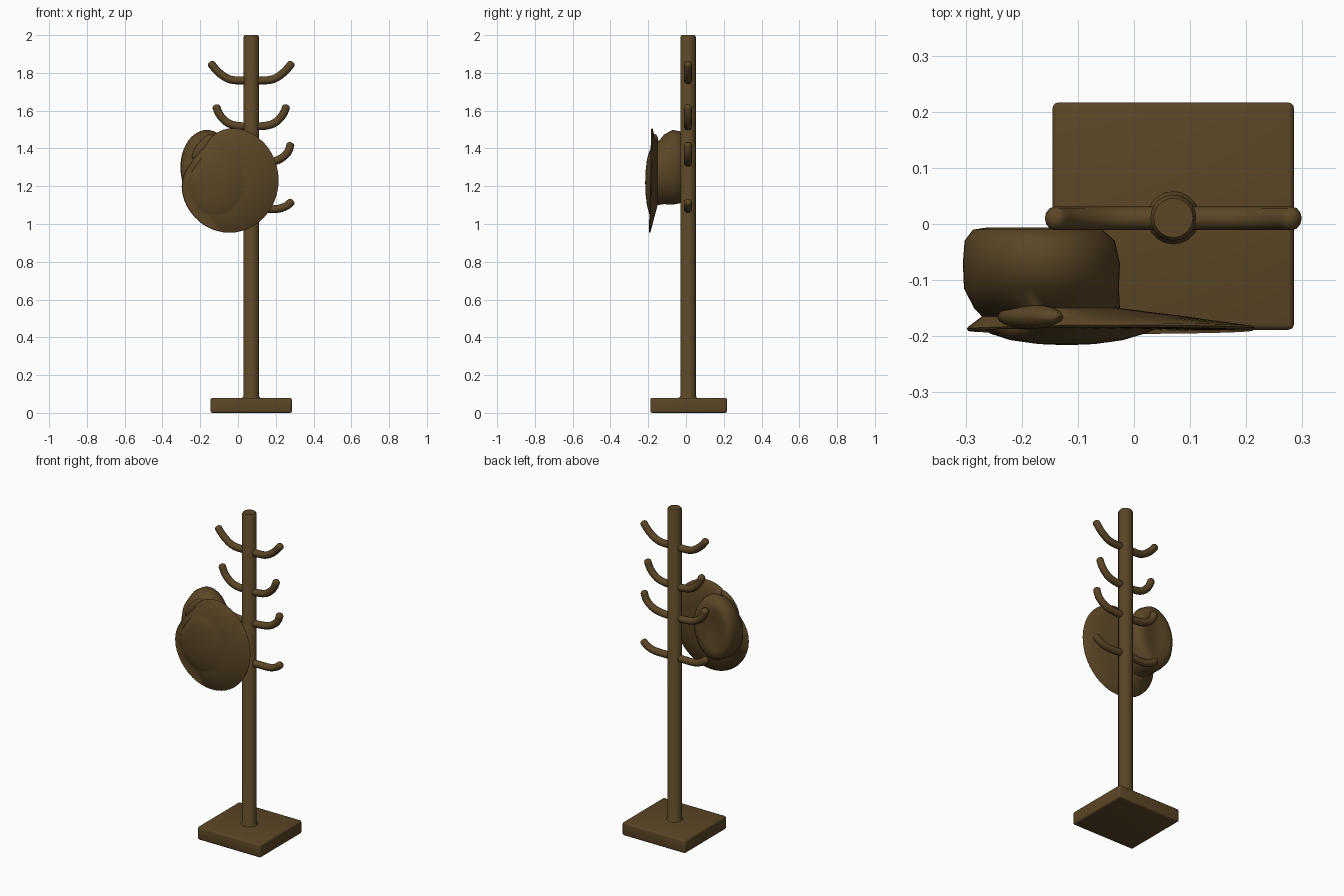
import bpy, bmesh, math
from mathutils import Vector

if "Cube" in bpy.data.objects:
    bpy.data.objects.remove(bpy.data.objects["Cube"])

wood = bpy.data.materials.new("dark_brown")
wood.diffuse_color = (0.105, 0.062, 0.019, 1)
wood.use_nodes = True
wood.node_tree.nodes["Principled BSDF"].inputs["Base Color"].default_value = wood.diffuse_color
PX, PY = 0.07, 0.011   # pole axis


def finish(name, bm, angle=40):
    bmesh.ops.recalc_face_normals(bm, faces=bm.faces)
    me = bpy.data.meshes.new(name)
    bm.to_mesh(me)
    bm.free()
    ob = bpy.data.objects.new(name, me)
    bpy.context.collection.objects.link(ob)
    me.materials.append(wood)
    bpy.ops.object.select_all(action='DESELECT')
    ob.select_set(True)
    bpy.context.view_layer.objects.active = ob
    bpy.ops.object.shade_smooth_by_angle(angle=math.radians(angle))
    return ob


def loft(bm, rings, start, end):
    """Skin closed rings of points, closing both ends with a fan."""
    loops = [[bm.verts.new(p) for p in r] for r in rings]
    n = len(loops[0])
    for a, b in zip(loops, loops[1:]):
        for i in range(n):
            j = (i + 1) % n
            bm.faces.new((a[i], a[j], b[j], b[i]))
    for loop, tip in ((loops[0], start), (loops[-1], end)):
        c = bm.verts.new(tip)
        for i in range(n):
            bm.faces.new((c, loop[i], loop[(i + 1) % n]))


# square base slab with rounded edges
bm = bmesh.new()
bmesh.ops.create_cube(bm, size=1)
for v in bm.verts:
    v.co = Vector((PX + v.co.x * 0.43, 0.014 + v.co.y * 0.405, 0.04 + v.co.z * 0.08))
bmesh.ops.bevel(bm, geom=bm.edges[:], offset=0.01, segments=3, profile=0.5, affect='EDGES')
finish("base", bm)

# upright pole with softened ends
bm = bmesh.new()
rings = [[(PX + r * math.cos(t * math.tau / 20), PY + r * math.sin(t * math.tau / 20), z)
          for t in range(20)]
         for r, z in ((0.05, 0.075), (0.041, 0.09), (0.041, 1.99), (0.035, 2.0))]
loft(bm, rings, (PX, PY, 0.075), (PX, PY, 2.0))
finish("pole", bm)


# curved hooks, swept as tubes and mirrored about the pole
def hook(name, side, pts, radius=0.021):
    P = [Vector((PX + side * x, PY - 0.001, z)) for x, z in pts]
    path = []
    for i in range(len(P) - 1):          # smooth path through the points
        a, b, c, d = P[max(i - 1, 0)], P[i], P[i + 1], P[min(i + 2, len(P) - 1)]
        for k in range(4):
            t = k / 4
            path.append(0.5 * (2 * b + (c - a) * t + (2 * a - 5 * b + 4 * c - d) * t * t
                               + (3 * b - a - 3 * c + d) * t ** 3))
    path.append(P[-1])
    tip = (path[-1] - path[-2]).normalized()
    path.append(path[-1] + tip * 0.01)
    Y = Vector((0, 1, 0))
    rings = []
    for i, p in enumerate(path):
        d = (path[min(i + 1, len(path) - 1)] - path[max(i - 1, 0)]).normalized()
        u = d.cross(Y)
        r = radius * (0.65 if i == len(path) - 1 else 1)
        rings.append([p + r * (math.cos(a * math.tau / 12) * u + math.sin(a * math.tau / 12) * Y)
                      for a in range(12)])
    bm = bmesh.new()
    loft(bm, rings, path[0], path[-1] + tip * 0.003)
    finish(name, bm, 50)


HOOKS = {
    "top": [(0, 1.765), (0.06, 1.76), (0.12, 1.768), (0.175, 1.805), (0.212, 1.848)],
    "upper": [(0, 1.52), (0.06, 1.518), (0.12, 1.533), (0.165, 1.575), (0.185, 1.62)],
    "lower": [(0, 1.325), (0.07, 1.325), (0.14, 1.338), (0.19, 1.375), (0.208, 1.42)],
    "bottom": [(0, 1.08), (0.07, 1.078), (0.14, 1.08), (0.185, 1.095), (0.212, 1.117)],
}
for level, pts in HOOKS.items():
    hook(level + "_hook_right", 1, pts)
    hook(level + "_hook_left", -1, pts)

# hat: one radial skin from the bulged underside, over the brim, to the crown
N = 48


def oval(cx, cz, a, b, y, flat=0.0, dip=0.0):
    ring = []
    for i in range(N):
        t = i * math.tau / N
        f = 1 - flat * max(0, math.cos(t - math.radians(140))) ** 6
        ring.append((cx + a * f * math.cos(t), y + dip * math.sin(t), cz + b * f * math.sin(t)))
    return ring


rings = [
    oval(-0.12, 1.22, 0.05, 0.06, -0.214),
    oval(-0.12, 1.22, 0.10, 0.12, -0.207),
    oval(-0.12, 1.22, 0.14, 0.165, -0.195, 0.1),
    oval(-0.115, 1.22, 0.155, 0.18, -0.187, 0.15),
    oval(-0.045, 1.232, 0.257, 0.275, -0.190, 0.19, 0.006),   # brim edge
    oval(-0.045, 1.232, 0.260, 0.278, -0.186, 0.19, 0.006),
    oval(-0.045, 1.232, 0.257, 0.275, -0.182, 0.19, 0.006),
    oval(-0.09, 1.25, 0.185, 0.205, -0.165, 0.12),
    oval(-0.155, 1.265, 0.13, 0.165, -0.150),                 # crown base
    oval(-0.165, 1.29, 0.138, 0.185, -0.115),
    oval(-0.165, 1.30, 0.140, 0.198, -0.070),
    oval(-0.168, 1.30, 0.134, 0.190, -0.030),
    oval(-0.172, 1.30, 0.115, 0.165, -0.010),
    oval(-0.175, 1.30, 0.085, 0.125, -0.006),
    oval(-0.175, 1.30, 0.04, 0.07, -0.016),
]
bm = bmesh.new()
loft(bm, rings, (-0.12, -0.216, 1.22), (-0.175, -0.02, 1.30))
finish("hat", bm, 60)

# small curled fold where the brim turns back against the crown
bm = bmesh.new()
bmesh.ops.create_uvsphere(bm, u_segments=16, v_segments=10, radius=1)
ca, sa = math.cos(math.radians(50)), math.sin(math.radians(50))
for v in bm.verts:
    u, w = v.co.x * 0.085, v.co.z * 0.03
    v.co = Vector((-0.185 + u * ca - w * sa, -0.165 + v.co.y * 0.022, 1.41 + u * sa + w * ca))
finish("brim_fold", bm, 60)
